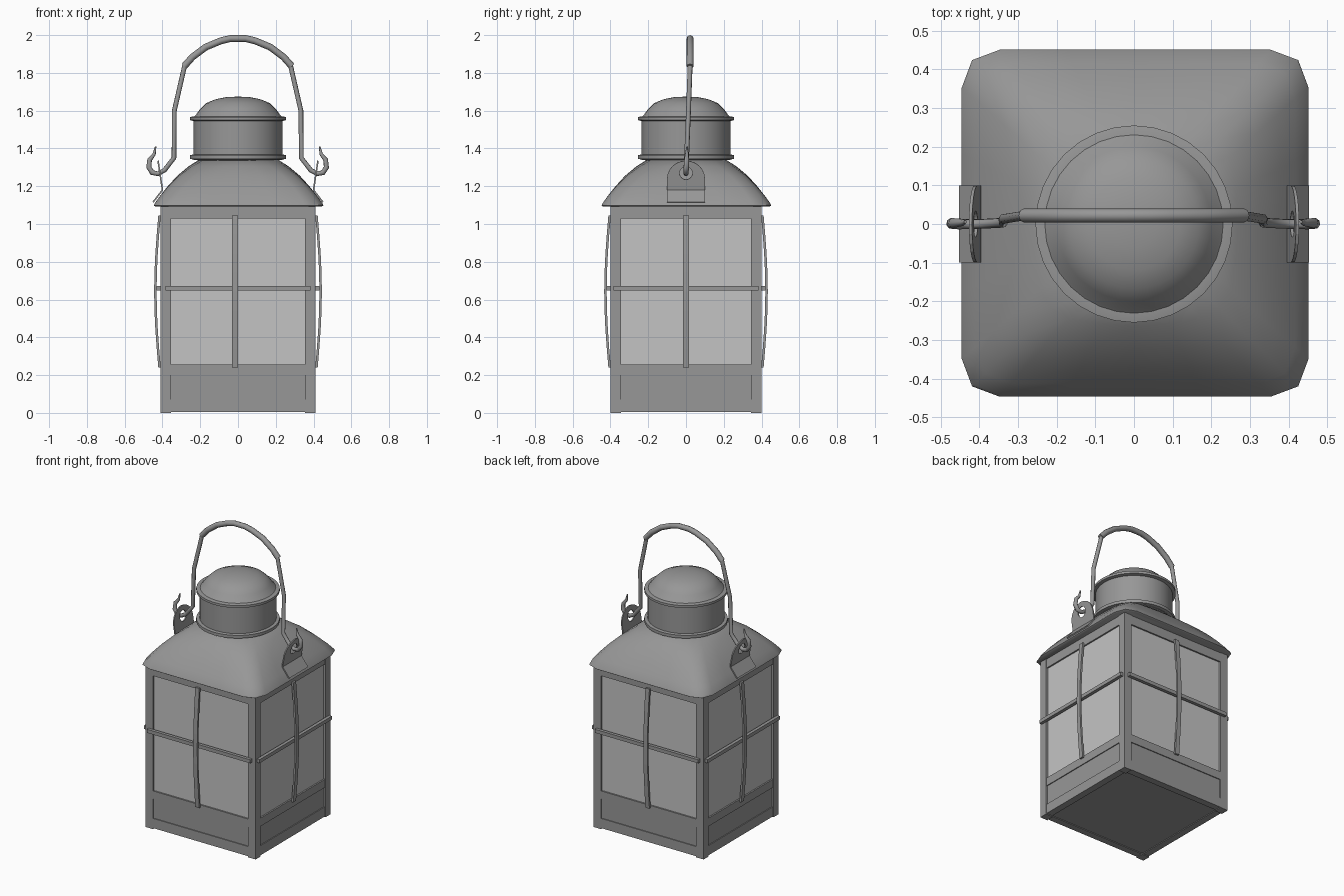
import bpy, bmesh, math
from mathutils import Matrix, Vector

cube = bpy.data.objects.get("Cube")
if cube:
    bpy.data.objects.remove(cube, do_unlink=True)


def material(name, v):
    m = bpy.data.materials.new(name)
    m.use_nodes = True
    m.diffuse_color = (v, v, v, 1)
    m.node_tree.nodes["Principled BSDF"].inputs["Base Color"].default_value = (v, v, v, 1)
    return m


steel = material("grey steel", 0.31)
glass = material("pale glass", 0.55)


def finish(name, bm, mat=steel, smooth=None):
    bmesh.ops.recalc_face_normals(bm, faces=bm.faces)
    me = bpy.data.meshes.new(name)
    bm.to_mesh(me)
    bm.free()
    ob = bpy.data.objects.new(name, me)
    bpy.context.collection.objects.link(ob)
    me.materials.append(mat)
    if smooth:
        bpy.ops.object.select_all(action="DESELECT")
        ob.select_set(True)
        bpy.context.view_layer.objects.active = ob
        bpy.ops.object.shade_smooth_by_angle(angle=math.radians(smooth))
    return ob


def box(name, lo, hi, mat=steel, turn=Matrix()):
    bm = bmesh.new()
    lo, hi = Vector(lo), Vector(hi)
    scale = Matrix.Diagonal((*(hi - lo), 1))
    bmesh.ops.create_cube(bm, size=1, matrix=turn @ Matrix.Translation((lo + hi) / 2) @ scale)
    return finish(name, bm, mat)


def loft(name, rings, smooth=35):
    bm = bmesh.new()
    loops = [[bm.verts.new(p) for p in r] for r in rings]
    for a, b in zip(loops, loops[1:]):
        for i in range(len(a)):
            j = (i + 1) % len(a)
            bm.faces.new((a[i], a[j], b[j], b[i]))
    bm.faces.new(loops[0])
    bm.faces.new(loops[-1])
    return finish(name, bm, steel, smooth)


def lathe(name, profile, n=32):
    steps = [2 * math.pi * i / n for i in range(n)]
    return loft(name, [[(r * math.cos(a), r * math.sin(a), z) for a in steps] for r, z in profile])


# Body core and corner posts
HX, HY = 0.411, 0.4
box("body_core", (-HX + .02, -HY + .02, .01), (HX - .02, HY - .02, 1.1))
for sx in (-1, 1):
    for sy in (-1, 1):
        xs, ys = sorted((sx * .355, sx * HX)), sorted((sy * .345, sy * HY))
        box("corner_post", (xs[0], ys[0], 0), (xs[1], ys[1], 1.1))

# Four walls: rails, panes, lower panel and guard bars
for k, side in enumerate(("front", "left", "back", "right")):
    turn = Matrix.Rotation(k * math.pi / 2, 4, "Z")
    d, w = (HY, .355) if k % 2 == 0 else (HX, .345)
    out = -d + .004
    box(side + "_top_rail", (-w, out, 1.03), (w, -d + .05, 1.1), steel, turn)
    box(side + "_middle_rail", (-w, out, .2), (w, -d + .05, .255), steel, turn)
    box(side + "_bottom_rail", (-w, out, .005), (w, -d + .05, .07), steel, turn)
    box(side + "_lower_panel", (-w, -d + .010, .07), (w, -d + .05, .2), steel, turn)
    box(side + "_pane", (-w, -d + .014, .255), (w, -d + .022, 1.03), glass, turn)
    box(side + "_cross_bar", (-.385, -d - .02, .648), (.385, -d + .002, .672), steel, turn)
    # Bowed upright bar
    cx = -.016 if k == 0 else 0
    bm = bmesh.new()
    rows = []
    for i in range(9):
        t = i / 8
        y = -d - .006 - .022 * math.sin(math.pi * t)
        z = .24 + .805 * t
        rows.append([bm.verts.new(turn @ Vector((cx + dx, y + dy, z)))
                     for dx, dy in ((-.015, -.005), (.015, -.005), (.015, .008), (-.015, .008))])
    for a, b in zip(rows, rows[1:]):
        for i in range(4):
            bm.faces.new((a[i], a[(i + 1) % 4], b[(i + 1) % 4], b[i]))
    bm.faces.new(rows[0])
    bm.faces.new(rows[-1])
    finish(side + "_upright_bar", bm)


# Roof: chamfered square blending into a circle
def roof_ring(s, z, blend):
    pts = []
    for k in range(4):
        turn = Matrix.Rotation(k * math.pi / 2, 3, "Z")
        side = [(1, v) for v in (-.78, -.39, 0, .39, .78)] + [(.94, .94)]
        for i, (x, y) in enumerate(side):
            a = math.radians(15 * (i - 2))
            square = Vector((x, y, 0))
            circle = Vector((math.cos(a), math.sin(a), 0))
            p = turn @ (square.lerp(circle, blend) * s)
            pts.append((p.x + .003, p.y + .002, z))
    return pts


loft("roof", [roof_ring(*r) for r in (
    (.44, 1.092, 0), (.449, 1.098, 0), (.445, 1.108, 0), (.415, 1.15, .02), (.375, 1.2, .08),
    (.325, 1.255, .22), (.265, 1.305, .5), (.21, 1.34, 1))], 40)

# Chimney, flanges and dome cap
lathe("chimney", [(.235, 1.34), (.235, 1.56)])
lathe("lower_flange", [(.2, 1.335), (.255, 1.345), (.255, 1.365), (.235, 1.368)])
lathe("upper_flange", [(.235, 1.545), (.255, 1.55), (.255, 1.566), (.235, 1.57)])
lathe("dome_cap", [(.24, 1.562), (.225, 1.575), (.2, 1.61), (.168, 1.64),
                   (.12, 1.66), (.06, 1.672), (.01, 1.674)])


# Handle ears: a rounded plate with a hole, and a foot along the roof
def ear(name, s):
    n = 24
    bm = bmesh.new()

    def x_at(z):
        return s * (.4 + (z - 1.18) * .15)

    def outline(a):
        c, q = math.cos(a), math.sin(a)
        if q >= 0:
            return .1 * c, 1.24 + .095 * q
        m = max(abs(c), abs(q))
        return .1 * c / m, 1.24 + .06 * q / m

    outer, inner = [], []
    for i in range(n):
        a = 2 * math.pi * i / n
        y, z = outline(a)
        outer.append(bm.verts.new((x_at(z), y, z)))
        y, z = .034 * math.cos(a), 1.27 + .034 * math.sin(a)
        inner.append(bm.verts.new((x_at(z), y, z)))
    for i in range(n):
        j = (i + 1) % n
        bm.faces.new((outer[i], outer[j], inner[j], inner[i]))
    foot = [(.4, -.1, 1.18), (.4, .1, 1.18), (.45, .1, 1.115), (.45, -.1, 1.115)]
    bm.faces.new([bm.verts.new((s * x, y, z)) for x, y, z in foot])
    ob = finish(name, bm)
    mod = ob.modifiers.new("thickness", "SOLIDIFY")
    mod.thickness = .008
    mod.offset = 0


ear("left_ear", 1)
ear("right_ear", -1)


# Bail handle: hooked wire ends and a thicker grip
def tube(name, pts):
    cu = bpy.data.curves.new(name, "CURVE")
    cu.dimensions = "3D"
    cu.bevel_depth = .013
    cu.bevel_resolution = 2
    cu.use_fill_caps = True
    sp = cu.splines.new("POLY")
    sp.points.add(len(pts) - 1)
    for p, (x, z, r) in zip(sp.points, pts):
        p.co = (x, .02 * (z - 1.27) / .5 if z < 1.77 else .022, z, 1)
        p.radius = r
    sp.use_smooth = True
    cu.materials.append(steel)
    bpy.context.collection.objects.link(bpy.data.objects.new(name, cu))


hook = [(.432, 1.41, .3), (.44, 1.37, .7), (.464, 1.34, 1), (.468, 1.3, 1.1), (.45, 1.272, 1.1),
        (.42, 1.266, 1), (.385, 1.285, 1), (.335, 1.35, 1), (.333, 1.6, 1), (.278, 1.84, 1)]
tube("left_hook_wire", hook)
tube("right_hook_wire", [(-x - .004, z, r) for x, z, r in hook])
arc = [(.285, 1.835), (.24, 1.885), (.17, 1.937), (.09, 1.97), (.04, 1.982)]
tube("handle_grip", [(-x, z, 1.4) for x, z in arc] + [(x, z, 1.4) for x, z in reversed(arc)])
